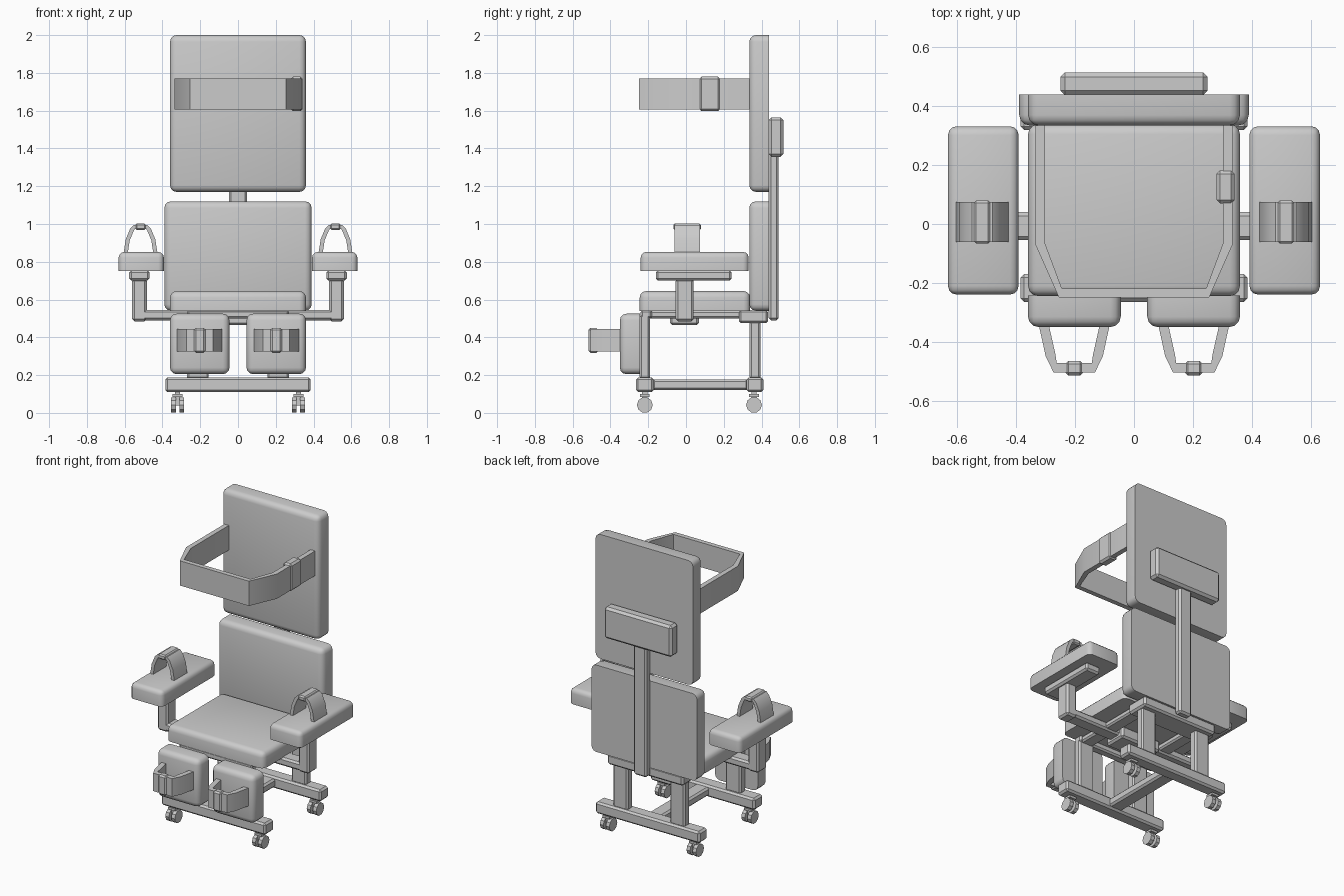
import bpy, bmesh
from mathutils import Vector

cube = bpy.data.objects.get("Cube")
if cube:
    bpy.data.objects.remove(cube, do_unlink=True)

grey = bpy.data.materials.new("plain grey")
grey.use_nodes = True
COLOUR = (0.6, 0.6, 0.6, 1)
grey.diffuse_color = COLOUR
grey.node_tree.nodes["Principled BSDF"].inputs["Base Color"].default_value = COLOUR


def finish(name, bm, smooth=True):
    bmesh.ops.recalc_face_normals(bm, faces=bm.faces)
    mesh = bpy.data.meshes.new(name)
    bm.to_mesh(mesh)
    bm.free()
    mesh.materials.append(grey)
    obj = bpy.data.objects.new(name, mesh)
    bpy.context.collection.objects.link(obj)
    if smooth:
        bpy.ops.object.select_all(action='DESELECT')
        obj.select_set(True)
        bpy.context.view_layer.objects.active = obj
        bpy.ops.object.shade_smooth_by_angle(angle=0.6)
    return obj


def box(name, x, y, z, bevel=0.0, segments=1, flat=None):
    """Box from (min, max) ranges; edges around the flat side stay sharp."""
    bm = bmesh.new()
    bmesh.ops.create_cube(bm, size=1)
    for v in bm.verts:
        v.co = Vector([(lo + hi) / 2 + c * (hi - lo) for c, (lo, hi) in zip(v.co, (x, y, z))])
    if bevel:
        bm.normal_update()
        edges = [e for e in bm.edges if flat is None
                 or not any(f.normal.dot(Vector(flat)) > 0.9 for f in e.link_faces)]
        bmesh.ops.bevel(bm, geom=edges, offset=bevel, segments=segments,
                        profile=0.5, affect='EDGES')
    return finish(name, bm, segments > 1)


def strap(name, path, thick, lo, hi, axis):
    """Open band: a 2D path thickened inward and extruded along an axis."""
    pts = [Vector(p) for p in path]
    mid = (pts[0] + pts[-1]) / 2
    inner = []
    for i, p in enumerate(pts):
        a, b = pts[max(i - 1, 0)], pts[min(i + 1, len(pts) - 1)]
        t = (b - a).normalized()
        n = Vector((-t.y, t.x))
        if n.dot(mid - p) < 0:
            n = -n
        if i in (0, len(pts) - 1):
            n = Vector(((1 if mid.x > p.x else -1), 0))
        inner.append(p + n * thick)
    place = (lambda p, h: (p.x, p.y, h)) if axis == 'z' else (lambda p, h: (p.x, h, p.y))
    bm = bmesh.new()
    rows = [[bm.verts.new(place(p, h)) for p in line]
            for line, h in ((pts, lo), (pts, hi), (inner, hi), (inner, lo))]
    for r in range(4):
        a, b = rows[r], rows[(r + 1) % 4]
        for i in range(len(pts) - 1):
            bm.faces.new((a[i], a[i + 1], b[i + 1], b[i]))
    for end in (0, -1):
        bm.faces.new([row[end] for row in rows])
    return finish(name, bm)


def mirrored(path, centre):
    """Complete a half outline about a vertical centre line."""
    return path + [(2 * centre - px, py) for px, py in reversed(path)]


def side_range(s, a, b):
    return tuple(sorted((s * a, s * b)))


# Cushions
box("headrest_cushion", (-0.36, 0.36), (0.335, 0.44), (1.17, 2.0), 0.035, 3, (0, 1, 0))
box("backrest_cushion", (-0.39, 0.39), (0.335, 0.44), (0.54, 1.12), 0.035, 3, (0, 1, 0))
box("seat_cushion", (-0.36, 0.36), (-0.245, 0.34), (0.54, 0.645), 0.035, 3, (0, 0, -1))

# Back support
box("spine_bar", (-0.048, 0.048), (0.438, 0.49), (0.49, 1.4), 0.012)
box("headrest_mount", (-0.25, 0.25), (0.438, 0.515), (1.355, 1.565), 0.015)

# Chest strap
strap("chest_strap", mirrored([(-0.335, 0.335), (-0.335, -0.07), (-0.255, -0.25)], 0),
      0.033, 1.605, 1.77, 'z')
box("chest_buckle", (0.28, 0.342), (0.07, 0.182), (1.597, 1.78), 0.012)

# Frame under the seat
box("arm_crossbar", (-0.555, 0.555), (-0.055, 0.04), (0.49, 0.545), 0.012)
box("centre_clamp", (-0.15, 0.15), (-0.085, 0.068), (0.465, 0.545), 0.012)
box("rear_clamp", (-0.28, 0.28), (0.28, 0.435), (0.475, 0.545), 0.012)
box("front_seat_bar", (-0.27, 0.27), (-0.24, -0.18), (0.5, 0.545), 0.01)

# Base
box("front_base_bar", (-0.385, 0.385), (-0.265, -0.17), (0.11, 0.188), 0.012)
box("rear_base_bar", (-0.385, 0.385), (0.32, 0.41), (0.11, 0.188), 0.012)
box("base_spine", (-0.05, 0.05), (-0.18, 0.33), (0.12, 0.178), 0.012)

for s, side in ((1, "left"), (-1, "right")):
    # Seat rails and legs
    box(side + "_seat_rail", side_range(s, 0.165, 0.255), (-0.24, 0.4), (0.5, 0.542), 0.01)
    box(side + "_front_leg", side_range(s, 0.155, 0.27), (-0.245, -0.19), (0.18, 0.52), 0.01)
    box(side + "_rear_leg", side_range(s, 0.155, 0.265), (0.337, 0.395), (0.18, 0.52), 0.01)

    # Armrest with post and strap
    box(side + "_armrest", side_range(s, 0.392, 0.632), (-0.24, 0.332), (0.75, 0.852),
        0.03, 3, (0, 0, -1))
    box(side + "_armrest_plate", side_range(s, 0.468, 0.577), (-0.16, 0.242), (0.70, 0.755), 0.012)
    box(side + "_armrest_post", side_range(s, 0.482, 0.56), (-0.055, 0.04), (0.485, 0.71), 0.012)
    c = s * 0.516
    strap(side + "_arm_strap",
          mirrored([(c - 0.09, 0.845), (c - 0.078, 0.92), (c - 0.055, 0.975), (c - 0.035, 0.995)], c),
          0.022, -0.062, 0.075, 'y')
    box(side + "_arm_buckle", (c - 0.028, c + 0.028), (-0.067, 0.08), (0.968, 1.002), 0.008)

    # Calf pad with strap
    box(side + "_calf_pad", side_range(s, 0.045, 0.36), (-0.35, -0.243), (0.205, 0.525),
        0.035, 3, (0, 1, 0))
    c = s * 0.203
    strap(side + "_calf_strap",
          mirrored([(c - 0.12, -0.345), (c - 0.097, -0.45), (c - 0.07, -0.505)], c),
          0.034, 0.325, 0.445, 'z')
    box(side + "_calf_buckle", (c - 0.03, c + 0.03), (-0.515, -0.465), (0.318, 0.45), 0.01)

    # Twin-wheel casters
    for y, place in ((-0.218, "front"), (0.36, "rear")):
        name = side + "_" + place + "_caster"
        x = s * 0.32
        box(name + "_stem", (x - 0.014, x + 0.014), (y - 0.014, y + 0.014), (0.04, 0.115))
        box(name + "_collar", (x - 0.026, x + 0.026), (y - 0.026, y + 0.026), (0.085, 0.1))
        for k in (-1, 1):
            bpy.ops.mesh.primitive_cylinder_add(vertices=10, radius=0.042, depth=0.026,
                                                location=(x + k * 0.022, y, 0.042),
                                                rotation=(0, 1.5708, 0))
            wheel = bpy.context.object
            wheel.name = name + ("_inner_wheel" if k * s < 0 else "_outer_wheel")
            wheel.data.materials.append(grey)
